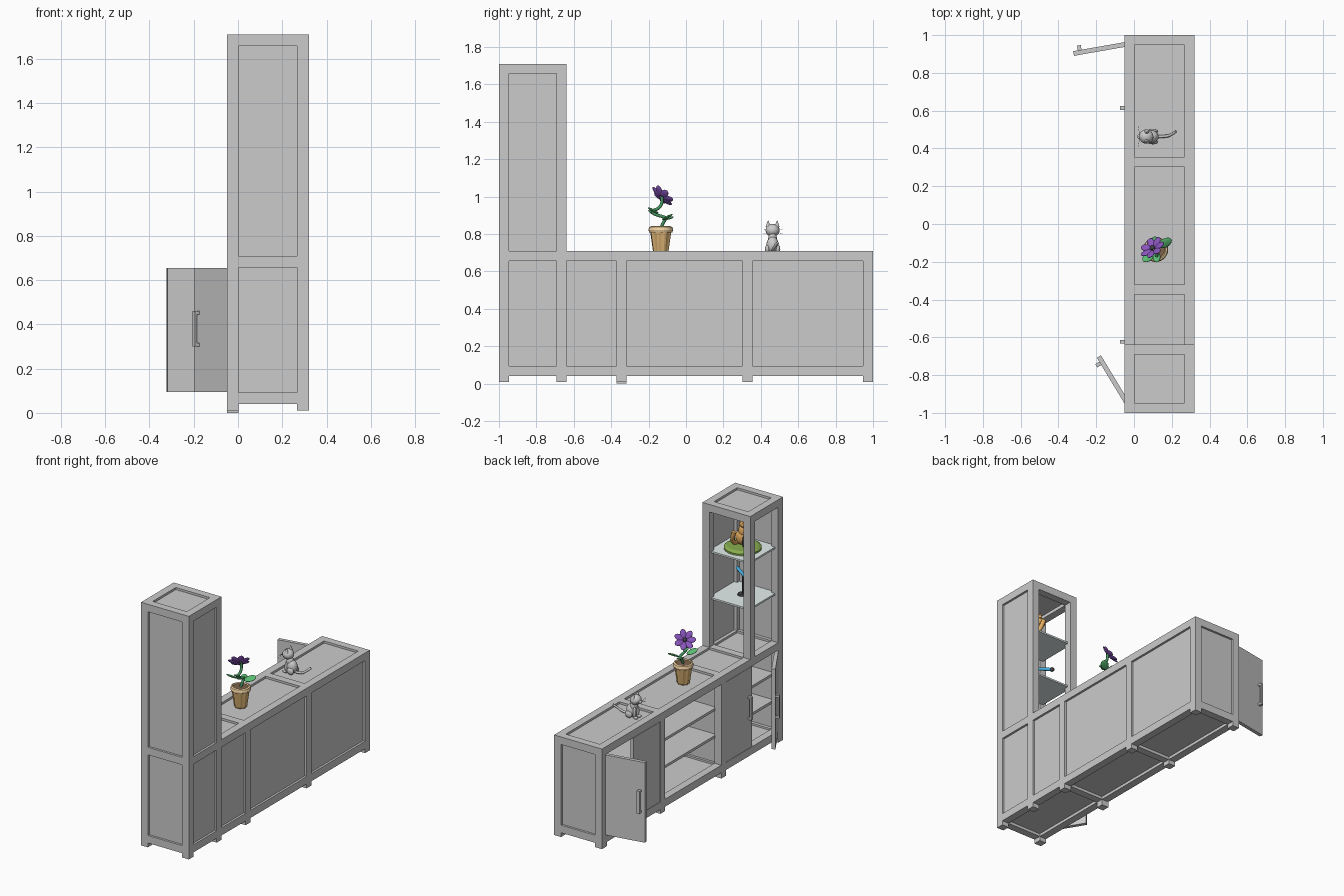
import bpy, bmesh, math
from mathutils import Vector, Matrix, Euler

if "Cube" in bpy.data.objects:
    bpy.data.objects.remove(bpy.data.objects["Cube"])


def material(name, rgb):
    m = bpy.data.materials.new(name)
    m.diffuse_color = (*rgb, 1)
    m.use_nodes = True
    m.node_tree.nodes["Principled BSDF"].inputs["Base Color"].default_value = m.diffuse_color
    return m


def finish(name, bm, mat=None, smooth=False):
    bmesh.ops.recalc_face_normals(bm, faces=bm.faces)
    for f in bm.faces:
        f.smooth = smooth
    me = bpy.data.meshes.new(name)
    bm.to_mesh(me)
    bm.free()
    ob = bpy.data.objects.new(name, me)
    bpy.context.collection.objects.link(ob)
    if mat:
        me.materials.append(mat)
    return ob


def boxes(name, bounds, mat=None):
    bm = bmesh.new()
    for x0, x1, y0, y1, z0, z1 in bounds:
        m = Matrix.LocRotScale(((x0 + x1) / 2, (y0 + y1) / 2, (z0 + z1) / 2), None,
                               (x1 - x0, y1 - y0, z1 - z0))
        bmesh.ops.create_cube(bm, size=1, matrix=m)
    return finish(name, bm, mat)


def balls(name, items, mat=None):
    # items: (location, radii, rotation)
    bm = bmesh.new()
    for loc, rad, rot in items:
        bmesh.ops.create_uvsphere(bm, u_segments=16, v_segments=10, radius=1,
                                  matrix=Matrix.LocRotScale(loc, rot, rad))
    return finish(name, bm, mat, True)


def lathe(name, profile, loc, n=24, mat=None, rib=0):
    bm = bmesh.new()
    rings = []
    for r, z in profile:
        ring = []
        for i in range(n):
            a = 2 * math.pi * i / n
            k = r - (rib if i % 4 < 2 else 0)
            ring.append(bm.verts.new((loc[0] + k * math.cos(a), loc[1] + k * math.sin(a), loc[2] + z)))
        rings.append(ring)
    for a, b in zip(rings, rings[1:]):
        for i in range(n):
            bm.faces.new((a[i], a[(i + 1) % n], b[(i + 1) % n], b[i]))
    bm.faces.new(rings[0])
    bm.faces.new(rings[-1])
    return finish(name, bm, mat)


def tube(name, pts, r, mat=None):
    cu = bpy.data.curves.new(name, 'CURVE')
    cu.dimensions = '3D'
    cu.bevel_depth = r
    cu.bevel_resolution = 2
    cu.use_fill_caps = True
    sp = cu.splines.new('NURBS')
    sp.points.add(len(pts) - 1)
    for p, c in zip(sp.points, pts):
        p.co = (*c, 1)
    sp.use_endpoint_u = True
    sp.order_u = min(4, len(pts))
    sp.resolution_u = 6
    if mat:
        cu.materials.append(mat)
    ob = bpy.data.objects.new(name, cu)
    bpy.context.collection.objects.link(ob)
    bpy.ops.object.select_all(action='DESELECT')
    bpy.context.view_layer.objects.active = ob
    ob.select_set(True)
    bpy.ops.object.convert(target='MESH')
    return ob


# Cabinet frame: square posts and rails
W = 0.053
F, B = (-0.05, -0.05 + W), (0.32 - W, 0.32)
base_y = [-1, -0.692, -0.372, 0.302, 1 - W]
posts, rails = [], []
for y in base_y:
    for side in (F, B):
        if side is F and y == -0.692:
            continue
        foot = 0 if (side is F and y == -0.372) else 0.01
        posts.append((*side, y, y + W, foot, 0.71))
    rails.append((F[1], B[0], y, y + W, 0.657, 0.71))
    if y != -0.692:
        rails.append((F[1], B[0], y, y + W, 0.04, 0.093))
for side in (F, B):
    rails += [(*side, -1, 1, 0.04, 0.093), (*side, -1, 1, 0.657, 0.71)]
    rails.append((*side, -1, -0.64, 1.657, 1.71))
    for y in (-1, -0.692):
        posts.append((*side, y, y + W, 0.71, 1.71))
for y in (-1, -0.692):
    rails.append((F[1], B[0], y, y + W, 1.657, 1.71))
boxes("frame_posts", posts)
boxes("frame_rails", rails)

# Recessed panels
boxes("back_panels", [(0.29, 0.305, -0.97, 0.97, 0.07, 0.69), (0.29, 0.305, -0.97, -0.66, 0.69, 1.68)])
boxes("end_panels", [(-0.02, 0.29, 0.97, 0.985, 0.07, 0.69), (-0.02, 0.29, -0.985, -0.97, 0.07, 1.68)])
boxes("top_panels", [(-0.02, 0.29, -0.97, 0.97, 0.68, 0.695), (-0.02, 0.29, -0.97, -0.66, 1.68, 1.695)])
boxes("floor_panel", [(-0.02, 0.29, -0.97, 0.97, 0.06, 0.08)])
boxes("dividers", [(F[1], 0.29, y, y + 0.02, 0.08, 0.68) for y in (-0.356, 0.318)])
boxes("inner_shelves", [(0.0, 0.29, y0, y1, z, z + 0.018) for z in (0.27, 0.46)
                        for y0, y1 in ((-0.97, -0.356), (-0.336, 0.318), (0.338, 0.97))])
glass = material("glass", (0.78, 0.86, 0.86))
boxes("display_shelves", [(-0.025, 0.29, -0.97, -0.665, z, z + 0.012) for z in (1.035, 1.36)], glass)


# Doors: hinge edge, direction along y, opening angle
def door(name, y, s, width, angle):
    def span(a, b):
        return tuple(sorted((s * a, s * b)))
    bounds = [(-0.02, 0.005, *span(0, width), 0.095, 0.655)]
    h = span(width - 0.045, width - 0.025)
    bounds += [(-0.045, -0.034, *h, 0.30, 0.46)]
    bounds += [(-0.035, -0.02, *h, z, z + 0.015) for z in (0.30, 0.445)]
    ob = boxes(name, bounds)
    ob.location = (-0.03, y, 0)
    ob.rotation_euler.z = math.radians(angle)


door("open_end_door", 0.946, -1, 0.293, -80)
door("closed_end_door", 0.356, 1, 0.293, 0)
door("open_tower_door", -0.946, 1, 0.29, 31)
door("closed_tower_door", -0.373, -1, 0.285, 0)

# Potted flower
clay = material("clay", (0.72, 0.45, 0.17))
rim = material("rim", (0.9, 0.65, 0.36))
soil = material("soil", (0.2, 0.12, 0.07))
stem_m = material("stem", (0.06, 0.3, 0.12))
leaf_m = material("leaf", (0.1, 0.5, 0.17))
petal_m = material("petal", (0.25, 0.09, 0.5))
dark = material("dark", (0.05, 0.05, 0.06))
P = (0.115, -0.135, 0.695)
lathe("pot", [(0.038, 0), (0.042, 0.01), (0.058, 0.12)], P, 32, clay, 0.004)
lathe("pot_rim", [(0.05, 0.112), (0.062, 0.114), (0.066, 0.126), (0.062, 0.142), (0.052, 0.147),
                  (0.047, 0.138)], P, 24, rim)
lathe("pot_soil", [(0.048, 0.13), (0.048, 0.14)], P, 16, soil)
tube("flower_stem", [(0.115, -0.135, 0.83), (0.12, -0.12, 0.87), (0.125, -0.09, 0.89),
                     (0.12, -0.17, 0.90), (0.12, -0.19, 0.93), (0.12, -0.12, 0.94),
                     (0.115, -0.13, 1.0)], 0.009, stem_m)
leaves = [((0.165, -0.10, 0.89), (0.04, 0.026, 0.007), Euler((0.4, -0.3, 0.6))),
          ((0.075, -0.175, 0.91), (0.038, 0.024, 0.007), Euler((-0.3, 0.4, 0.7))),
          ((0.12, -0.175, 0.925), (0.02, 0.032, 0.007), Euler((-0.5, 0, 0))),
          ((0.11, -0.095, 0.885), (0.02, 0.03, 0.007), Euler((0.2, 0.2, 0)))]
balls("flower_leaves", leaves, leaf_m)
centre = Vector((0.1, -0.13, 1.0))
face = Vector((-0.45, 0.6, 0.65)).to_track_quat('Z', 'Y')
petals = []
for i in range(7):
    q = face @ Euler((0, 0, i * math.tau / 7)).to_quaternion()
    petals.append((centre + q @ Vector((0.04, 0, 0.004)), (0.032, 0.021, 0.007), q @ Euler((0, -0.25, 0)).to_quaternion()))
balls("flower_petals", petals, petal_m)
balls("flower_centre", [(centre + face @ Vector((0, 0, 0.008)), (0.014, 0.014, 0.01), face)], dark)


# Pointed ears shared by both figurines
def cones(name, items, mat=None):
    bm = bmesh.new()
    for loc, r, h in items:
        bmesh.ops.create_cone(bm, cap_ends=True, segments=10, radius1=r, radius2=0.001, depth=h,
                              matrix=Matrix.Translation(loc))
    return finish(name, bm, mat)


# Sitting cat ornament facing the doors
cy, cz = 0.463, 0.695
balls("cat_body", [((0.095, cy, cz + 0.045), (0.036, 0.033, 0.046), None),
                   ((0.08, cy, cz + 0.075), (0.025, 0.024, 0.04), None),
                   ((0.065, cy, cz + 0.125), (0.038, 0.038, 0.034), None),
                   ((0.03, cy, cz + 0.118), (0.012, 0.015, 0.01), None)])
balls("cat_legs", [p for s in (-1, 1) for p in (
    ((0.062, cy + s * 0.017, cz + 0.04), (0.011, 0.011, 0.042), None),
    ((0.053, cy + s * 0.018, cz + 0.008), (0.018, 0.012, 0.009), None),
    ((0.1, cy + s * 0.028, cz + 0.024), (0.026, 0.013, 0.024), None))])
cones("cat_ears", [((0.068, cy + s * 0.024, cz + 0.16), 0.014, 0.036) for s in (-1, 1)])
tube("cat_tail", [(0.12, cy, cz + 0.015), (0.15, cy, cz + 0.015), (0.18, cy + 0.002, cz + 0.02),
                  (0.2, cy + 0.01, cz + 0.04), (0.222, cy + 0.028, cz + 0.058)], 0.008)
for s in (-1, 1):
    for k in (-1, 0, 1):
        tube("cat_whisker", [(0.03, cy + s * 0.01, cz + 0.118),
                             (0.022, cy + s * 0.052, cz + 0.118 + k * 0.012)], 0.0008)

# Orange animal figurine on a grassy disc, upper display shelf
fur = material("fur", (0.8, 0.43, 0.12))
grass = material("grass", (0.25, 0.42, 0.08))
fx, fy, fz = 0.135, -0.82, 1.372
lathe("grass_base", [(0.12, 0), (0.12, 0.012), (0.1, 0.024)], (fx, fy, fz), 24, grass)
balls("animal_body", [((fx + 0.01, fy, fz + 0.075), (0.04, 0.034, 0.052), None),
                      ((fx, fy, fz + 0.12), (0.028, 0.027, 0.045), None),
                      ((fx - 0.015, fy, fz + 0.175), (0.036, 0.033, 0.029), None),
                      ((fx - 0.047, fy, fz + 0.168), (0.02, 0.012, 0.011), None)], fur)
balls("animal_legs", [((fx - 0.022, fy + s * 0.02, fz + 0.055), (0.01, 0.01, 0.042), None) for s in (-1, 1)], dark)
cones("animal_ears", [((fx - 0.01, fy + s * 0.022, fz + 0.21), 0.014, 0.045) for s in (-1, 1)], fur)
tube("animal_tail", [(fx + 0.03, fy, fz + 0.04), (fx + 0.05, fy + 0.05, fz + 0.03),
                     (fx + 0.03, fy + 0.085, fz + 0.08), (fx + 0.01, fy + 0.08, fz + 0.14)], 0.015, fur)

# Blue bar ornament on a thin stand, lower display shelf
blue = material("blue", (0.06, 0.45, 0.8))
lathe("stand_base", [(0.035, 0), (0.03, 0.008)], (fx, fy, 1.047), 16, dark)
tube("stand_rod", [(fx, fy, 1.05), (fx, fy, 1.19)], 0.005, dark)
bar = Vector((-0.82, 0.57, 0))
mid = Vector((fx, fy, 1.19))
tube("blue_bar", [mid - bar * 0.1, mid + bar * 0.1], 0.011, blue)
balls("bar_tip", [(mid + bar * 0.1, (0.015, 0.015, 0.015), None)], dark)
